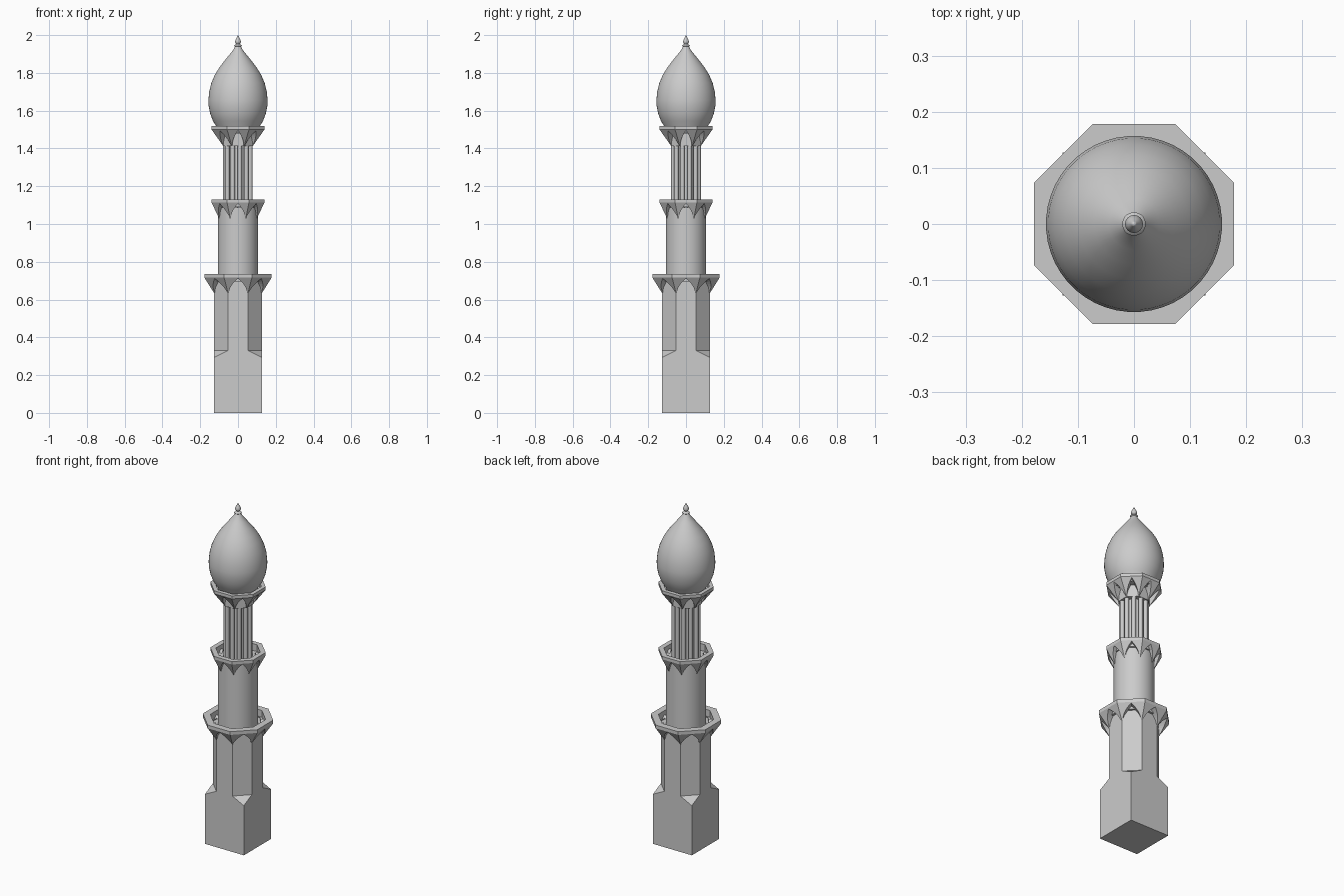
import bpy, bmesh, math
from mathutils import Matrix, Vector

if "Cube" in bpy.data.objects:
    bpy.data.objects.remove(bpy.data.objects["Cube"])

T = math.tan(math.pi / 8)


def finish(bm, name, smooth=None):
    bmesh.ops.remove_doubles(bm, verts=bm.verts, dist=1e-5)
    bmesh.ops.recalc_face_normals(bm, faces=bm.faces)
    me = bpy.data.meshes.new(name)
    bm.to_mesh(me)
    bm.free()
    ob = bpy.data.objects.new(name, me)
    bpy.context.collection.objects.link(ob)
    if smooth:
        bpy.ops.object.select_all(action='DESELECT')
        ob.select_set(True)
        bpy.context.view_layer.objects.active = ob
        bpy.ops.object.shade_smooth_by_angle(angle=math.radians(smooth))
    return ob


def add_sides(bm, count, polys):
    """Repeat polygons, drawn for the front side, around the z axis."""
    for k in range(count):
        rot = Matrix.Rotation(2 * math.pi * k / count, 3, 'Z')
        for poly in polys:
            bm.faces.new([bm.verts.new(rot @ Vector(p)) for p in poly])


def lathe(name, profile, segs=48, smooth=40):
    bm = bmesh.new()
    polys = []
    h = math.pi / segs
    for (r0, z0), (r1, z1) in zip(profile, profile[1:]):
        ring = [(r0, -h, z0), (r0, h, z0), (r1, h, z1), (r1, -h, z1)]
        poly = []
        for r, a, z in ring:
            p = (r * math.sin(a), -r * math.cos(a), z)
            if p not in poly and not (r == 0 and any(q[2] == z and abs(q[1]) < 1e-9 for q in poly)):
                poly.append(p)
        polys.append(poly)
    add_sides(bm, segs, polys)
    return finish(bm, name, smooth)


def balcony(name, a0, a1, z0, z1, top, inner, floor):
    """Octagonal gallery carried on pointed-arch corbels."""
    bm = bmesh.new()
    n, tip = 8, 0.94

    def cone(t):
        return a0 + (a1 - a0) * t, z0 + (z1 - z0) * t

    polys = []
    for i in range(n):
        rows = []
        for s in (i / n, (i + 1) / n):
            a, z = cone(s * tip)
            rows.append((0.9 * a0 * T * (1 - s ** 2), a, z))
        (u, a, z), (v, b, y) = rows
        for m in (-1, 1):
            # spandrel panel and arch soffit
            polys.append([(m * u, -a, z), (m * a * T, -a, z), (m * b * T, -b, y)]
                         + ([(m * v, -b, y)]))
            polys.append([(m * u, -a, z), (m * v, -b, y),
                          (m * v, -a0 * 0.95, y), (m * u, -a0 * 0.95, z)])

    def strip(a, z, b, y):
        return [(-a * T, -a, z), (a * T, -a, z), (b * T, -b, y), (-b * T, -b, y)]

    polys += [strip(*cone(tip), a1, z1),           # band above arches
              strip(a1, z1, a1, top),              # rim
              strip(a1, top, inner, top),          # parapet top
              strip(inner, top, inner, floor),     # parapet inside
              [(-inner * T, -inner, floor), (inner * T, -inner, floor), (0, 0, floor)]]
    add_sides(bm, 8, polys)
    return finish(bm, name)


# square base chamfered into an octagonal shaft
B, O = 0.127, 0.127 * T
bm = bmesh.new()
add_sides(bm, 4, [
    [(-B, -B, 0), (B, -B, 0), (B, -B, 0.293), (O, -B, 0.33), (-O, -B, 0.33), (-B, -B, 0.293)],
    [(-O, -B, 0.33), (O, -B, 0.33), (O, -B, 0.70), (-O, -B, 0.70)],
    [(B, -B, 0.293), (B, -O, 0.33), (O, -B, 0.33)],
    [(O, -B, 0.33), (B, -O, 0.33), (B, -O, 0.70), (O, -B, 0.70)],
    [(-B, -B, 0), (B, -B, 0), (0, 0, 0)]])
finish(bm, "tower_base")

# galleries
balcony("lower_balcony", 0.127, 0.178, 0.635, 0.716, 0.735, 0.14, 0.695)
balcony("middle_balcony", 0.100, 0.14, 1.03, 1.113, 1.13, 0.112, 1.09)
balcony("upper_balcony", 0.080, 0.14, 1.415, 1.50, 1.518, 0.118, 1.485)

# round shaft
lathe("round_shaft", [(0, 0.69), (0.107, 0.69), (0.107, 1.088), (0, 1.088)])

# lantern core, drum and ring of slim columns
lathe("lantern_core", [(0, 1.08), (0.053, 1.08), (0.053, 1.42), (0, 1.42)], 32)
bm = bmesh.new()
d = 0.080
add_sides(bm, 8, [
    [(-d * T, -d, 1.412), (d * T, -d, 1.412), (d * T, -d, 1.48), (-d * T, -d, 1.48)],
    [(-d * T, -d, 1.412), (d * T, -d, 1.412), (0, 0, 1.412)]])
finish(bm, "lantern_drum")
bm = bmesh.new()
for k in range(11):
    ang = math.pi + 2 * math.pi * k / 11
    pos = Matrix.Translation((0.067 * math.cos(ang), 0.067 * math.sin(ang), 1.25))
    bmesh.ops.create_cone(bm, cap_ends=True, segments=16, radius1=0.012,
                          radius2=0.012, depth=0.33, matrix=pos)
finish(bm, "lantern_columns", 40)

# onion dome
lathe("onion_dome", [(0, 1.48), (0.100, 1.48), (0.113, 1.515), (0.133, 1.545),
                     (0.148, 1.585), (0.156, 1.625), (0.157, 1.655), (0.153, 1.70),
                     (0.142, 1.745), (0.123, 1.79), (0.098, 1.83), (0.071, 1.865),
                     (0.045, 1.897), (0.025, 1.922), (0.013, 1.945), (0, 1.945)])

# finial
lathe("finial", [(0, 1.938), (0.016, 1.938), (0.021, 1.943), (0.016, 1.949),
                 (0.009, 1.952), (0.015, 1.96), (0.016, 1.967), (0.011, 1.978),
                 (0.005, 1.99), (0, 2.0)], 24)
